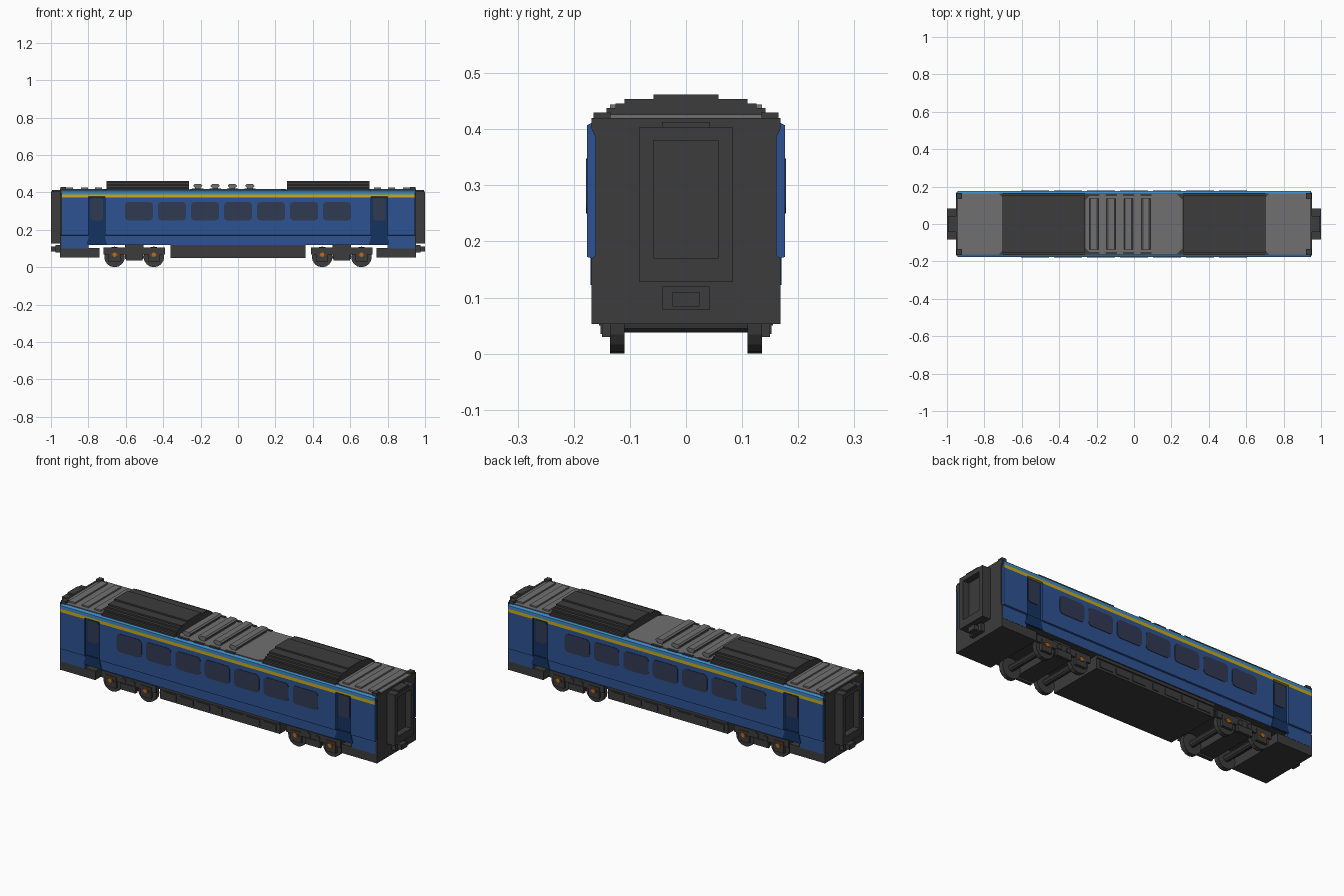
import bpy, bmesh, math
from mathutils import Vector

cube = bpy.data.objects.get("Cube")
if cube:
    bpy.data.objects.remove(cube, do_unlink=True)


def material(name, r, g, b):
    m = bpy.data.materials.new(name)
    m.use_nodes = True
    m.diffuse_color = (r, g, b, 1)
    node = next(n for n in m.node_tree.nodes if n.type == 'BSDF_PRINCIPLED')
    node.inputs["Base Color"].default_value = (r, g, b, 1)
    return m


DARK = material("dark grey", .045, .045, .045)
GREY = material("roof grey", .16, .16, .16)
BLUE = material("body blue", .027, .085, .29)
SKY = material("light blue", .05, .25, .55)
GOLD = material("yellow stripe", .6, .4, .01)
DOOR = material("door blue", .007, .032, .12)
GLASS = material("window glass", .03, .042, .085)
ORANGE = material("axle orange", .45, .16, .01)
RED = material("axle red", .22, .03, .02)


def prism(name, outline, axis, a, b, *mats):
    """Extrude a 2D outline along an axis; one material per outline edge if several."""
    place = {'X': lambda u, v, t: (t, u, v),
             'Y': lambda u, v, t: (u, t, v),
             'Z': lambda u, v, t: (u, v, t)}[axis]
    bm = bmesh.new()
    lo = [bm.verts.new(place(u, v, a)) for u, v in outline]
    hi = [bm.verts.new(place(u, v, b)) for u, v in outline]
    bm.faces.new(lo)
    bm.faces.new(hi)
    palette = list(dict.fromkeys(mats))
    n = len(outline)
    for i in range(n):
        f = bm.faces.new((lo[i], lo[(i + 1) % n], hi[(i + 1) % n], hi[i]))
        f.material_index = palette.index(mats[i % len(mats)])
    bmesh.ops.recalc_face_normals(bm, faces=bm.faces)
    mesh = bpy.data.meshes.new(name)
    bm.to_mesh(mesh)
    bm.free()
    for m in palette:
        mesh.materials.append(m)
    ob = bpy.data.objects.new(name, mesh)
    bpy.context.collection.objects.link(ob)
    return ob


def rect(u0, u1, v0, v1, r=0, steps=3):
    """Rectangle outline, with rounded corners when r is set."""
    if not r:
        return [(u0, v0), (u1, v0), (u1, v1), (u0, v1)]
    corners = [(u1 - r, v1 - r), (u0 + r, v1 - r), (u0 + r, v0 + r), (u1 - r, v0 + r)]
    return [(u + r * math.cos(t), v + r * math.sin(t))
            for k, (u, v) in enumerate(corners)
            for t in [(k + j / steps) * math.pi / 2 for j in range(steps + 1)]]


def box(name, x0, x1, y0, y1, z0, z1, mat):
    return prism(name, rect(x0, x1, y0, y1), 'Z', z0, z1, mat)


def disc(name, x, z, r, y0, y1, mat, sides=16):
    ring = [(x + r * math.cos(i * math.tau / sides), z + r * math.sin(i * math.tau / sides))
            for i in range(sides)]
    return prism(name, ring, 'Y', y0, y1, mat)


def mirrored(half):
    return half + [(-y, z) for y, z in reversed(half)]


W = .176     # half width of the upper body
LOW = .168   # half width below the waist step


def body_section(name, x0, x1, floor):
    half = [(LOW, floor), (LOW, .17), (W, .172), (W, .372), (W, .389), (W, .407), (.163, .414)]
    side = [BLUE, BLUE, BLUE, GOLD, SKY, SKY]
    prism(name, mirrored(half), 'X', x0, x1, *side, DARK, *reversed(side), DARK)


def door_section(x0, x1):
    half = [(.164, .12), (.164, .376), (W, .378), (W, .389), (W, .407), (.163, .414)]
    side = [DOOR, GOLD, GOLD, SKY, SKY]
    prism("door_bay", mirrored(half), 'X', x0, x1, *side, DARK, *reversed(side), DARK)


# Body shell
body_section("body_middle", -.71, .71, .12)
for e in (-1, 1):
    body_section("body_end", e * .80, e * .945, .10)
    door_section(e * .71, e * .80)
    box("end_skirt", e * .74, e * .947, -.167, .167, .053, .102, DARK)

# Windows and door details on both sides
for s in (-1, 1):
    for i in range(-3, 4):
        x = i * .1765
        prism("side_window", rect(x - .075, x + .075, .25, .348, .02), 'Y',
              s * .174, s * .1785, GLASS)
    for e in (-1, 1):
        prism("door_window", rect(e * .755 - .033, e * .755 + .033, .25, .37, .012), 'Y',
              s * .162, s * .167, GLASS)
        step = [(e * .715, .175), (e * .795, .175), (e * .81, .122), (e * .70, .122)]
        prism("door_step", step, 'Y', s * .162, s * .1705, DOOR)

# End walls, gangways and couplers
wall = mirrored([(LOW, .053), (LOW, .17), (.161, .175), (.161, .385), (.168, .40), (.168, .42), (.15, .42)])
for e in (-1, 1):
    prism("end_wall", wall, 'X', e * .942, e * .952, DARK)
    for s in (-1, 1):
        box("gangway_side", e * .95, e, s * .058, s * .083, .128, .404, DARK)
        box("roof_corner_block", e * .92, e * .948, s * .135, s * .165, .41, .43, DARK)
    box("gangway_sill", e * .95, e, -.058, .058, .128, .17, DARK)
    box("gangway_header", e * .95, e, -.058, .058, .38, .404, DARK)
    box("gangway_cap", e * .95, e * .995, -.043, .043, .404, .413, DARK)
    box("gangway_door", e * .95, e * .965, -.058, .058, .17, .38, DARK)
    box("coupler_base", e * .95, e * .975, -.042, .042, .078, .12, DARK)
    box("coupler_head", e * .975, e, -.024, .024, .084, .11, DARK)

# Roof plates with cross ribs
prism("roof_plate_middle", rect(-.26, .26, -.16, .16, .03, 1), 'Z', .412, .418, GREY)
for x in (-.215, -.122, -.03, .064):
    prism("roof_vent_base", rect(x - .015, x + .015, -.13, .13), 'Z', .415, .428, GREY)
    vent = rect(x - .024, x + .024, .426, .444, .007, 1)
    prism("roof_vent", vent, 'Y', -.135, .135, GREY)
    for s in (-1, 1):
        box("roof_clip", x - .03, x + .03, s * .15, s * .164, .412, .421, DARK)
for e in (-1, 1):
    xa, xb = sorted((e * .70, e * .942))
    prism("roof_plate_end", rect(xa, xb, -.162, .162, .022, 1), 'Z', .412, .418, GREY)
    for x in (.745, .82, .90):
        box("roof_rib", e * x - .019, e * x + .019, -.14, .14, .415, .426, GREY)

# Stepped equipment pods on the roof
steps = [(.166, .42), (.152, .43), (.142, .438), (.126, .446), (.11, .454), (.058, .462)]
half, base = [], .41
for y, z in steps:
    half += [(y, base), (y, z)]
    base = z
for e in (-1, 1):
    prism("roof_pod", mirrored(half), 'X', e * .262, e * .703, DARK)

# Underfloor equipment box with side panels
box("underfloor_box", -.36, .36, -.155, .155, .05, .122, DARK)
for s in (-1, 1):
    for i in range(-3, 4):
        w = .04 if i else .016
        x = i * .1
        box("underfloor_panel", x - w, x + w, s * .153, s * .159, .062, .095, DARK)
    box("underfloor_rail", -.36, .36, s * .153, s * .162, .104, .122, DARK)

# Bogies
for e in (-1, 1):
    c = e * .555
    box("bogie_bolster", c - .05, c + .05, -.14, .14, .045, .125, DARK)
    for s in (-1, 1):
        box("bogie_frame", c - .165, c + .165, s * .136, s * .147, .068, .106, DARK)
        box("bogie_centre", c - .045, c + .045, s * .136, s * .152, .035, .07, DARK)
        for dx in (-.028, .028):
            disc("bogie_spring", c + dx, .085, .014, s * .14, s * .152, DARK, 8)
    for x in (c - .105, c + .105):
        disc("axle", x, .055, .018, -.115, .115, DARK, 10)
        for s in (-1, 1):
            disc("wheel", x, .055, .055, s * .11, s * .135, DARK)
            box("axle_box", x - .032, x + .032, s * .134, s * .15, .03, .09, DARK)
            box("axle_box_red", x - .02, x + .02, s * .148, s * .152, .06, .074, RED)
            disc("axle_cap", x, .067, .012, s * .148, s * .155, ORANGE, 8)
